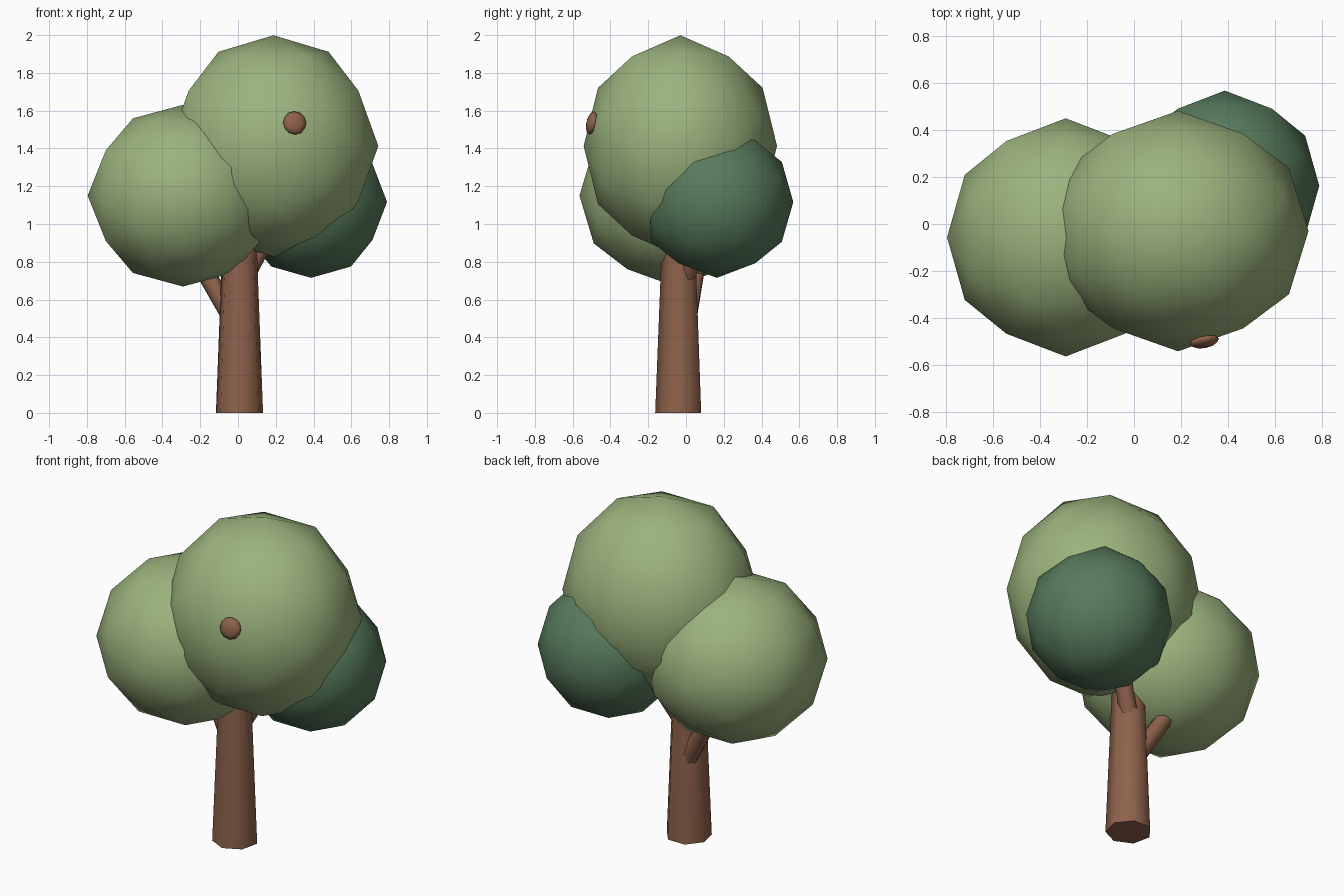
import bpy, bmesh, math
from mathutils import Vector, Matrix

cube = bpy.data.objects.get("Cube")
if cube:
    bpy.data.objects.remove(cube)


def material(name, rgb):
    m = bpy.data.materials.new(name)
    m.use_nodes = True
    m.diffuse_color = (*rgb, 1)
    m.node_tree.nodes["Principled BSDF"].inputs["Base Color"].default_value = (*rgb, 1)
    return m


LIGHT = material("light green leaves", (0.33, 0.45, 0.205))
DARK = material("dark green leaves", (0.095, 0.195, 0.107))
BARK = material("brown bark", (0.27, 0.122, 0.071))


def finish(name, bm, mat, matrix, angle):
    mesh = bpy.data.meshes.new(name)
    bmesh.ops.recalc_face_normals(bm, faces=bm.faces)
    bm.to_mesh(mesh)
    bm.free()
    mesh.transform(matrix)
    mesh.materials.append(mat)
    ob = bpy.data.objects.new(name, mesh)
    bpy.context.collection.objects.link(ob)
    bpy.ops.object.select_all(action='DESELECT')
    ob.select_set(True)
    bpy.context.view_layer.objects.active = ob
    bpy.ops.object.shade_smooth_by_angle(angle=math.radians(angle))
    return ob


def ball(name, centre, radii, mat, facing=None):
    """Once-subdivided icosahedron with its edge midpoints on the axes."""
    phi = (1 + math.sqrt(5)) / 2
    points = set()
    for seed in ((phi, 1, 0), (1, 0, 0), (phi, 1 / phi, 1)):
        unit = Vector(seed).normalized()
        for shift in range(3):
            p = [unit[(i - shift) % 3] for i in range(3)]
            for sx in (1, -1):
                for sy in (1, -1):
                    for sz in (1, -1):
                        points.add((p[0] * sx + 0.0, p[1] * sy + 0.0, p[2] * sz + 0.0))
    bm = bmesh.new()
    for p in sorted(points):
        bm.verts.new(p)
    bmesh.ops.convex_hull(bm, input=bm.verts)
    turn = Matrix()
    if facing:
        turn = Vector(facing).to_track_quat('-Y', 'Z').to_matrix().to_4x4()
    matrix = Matrix.Translation(centre) @ turn @ Matrix.Diagonal((*radii, 1))
    return finish(name, bm, mat, matrix, 120)


def limb(name, start, end, r1, r2, sides):
    """Tapered post from start to end, with one corner facing forward."""
    start, end = Vector(start), Vector(end)
    axis = end - start
    bm = bmesh.new()
    bmesh.ops.create_cone(bm, cap_ends=True, segments=sides, radius1=r1,
                          radius2=r2, depth=axis.length)
    front = min(bm.verts, key=lambda v: v.co.z).co
    spin = Matrix.Rotation(-math.pi / 2 - math.atan2(front.y, front.x), 4, 'Z')
    tilt = Vector((0, 0, 1)).rotation_difference(axis).to_matrix().to_4x4()
    return finish(name, bm, BARK, Matrix.Translation((start + end) / 2) @ tilt @ spin, 60)


# Trunk and the two branches
limb("trunk", (0.008, -0.035, 0), (0.008, -0.035, 1.1), 0.128, 0.085, 7)
limb("right_branch", (0, 0, 0.45), (-0.27, 0.08, 0.91), 0.053, 0.047, 7)
limb("left_branch", (0, -0.02, 0.65), (0.2, 0.1, 1.03), 0.053, 0.047, 7)

# Leaf crowns
ball("main_crown", (0.188, -0.03, 1.413), (0.555, 0.512, 0.586), LIGHT)
ball("right_crown", (-0.291, -0.057, 1.15), (0.505, 0.507, 0.481), LIGHT)
ball("left_crown", (0.387, 0.163, 1.117), (0.402, 0.405, 0.402), DARK)

# Knot set into the front of the main crown
ball("crown_knot", (0.3, -0.5, 1.535), (0.063, 0.026, 0.063), BARK, facing=(0.2, -1, 0.22))
